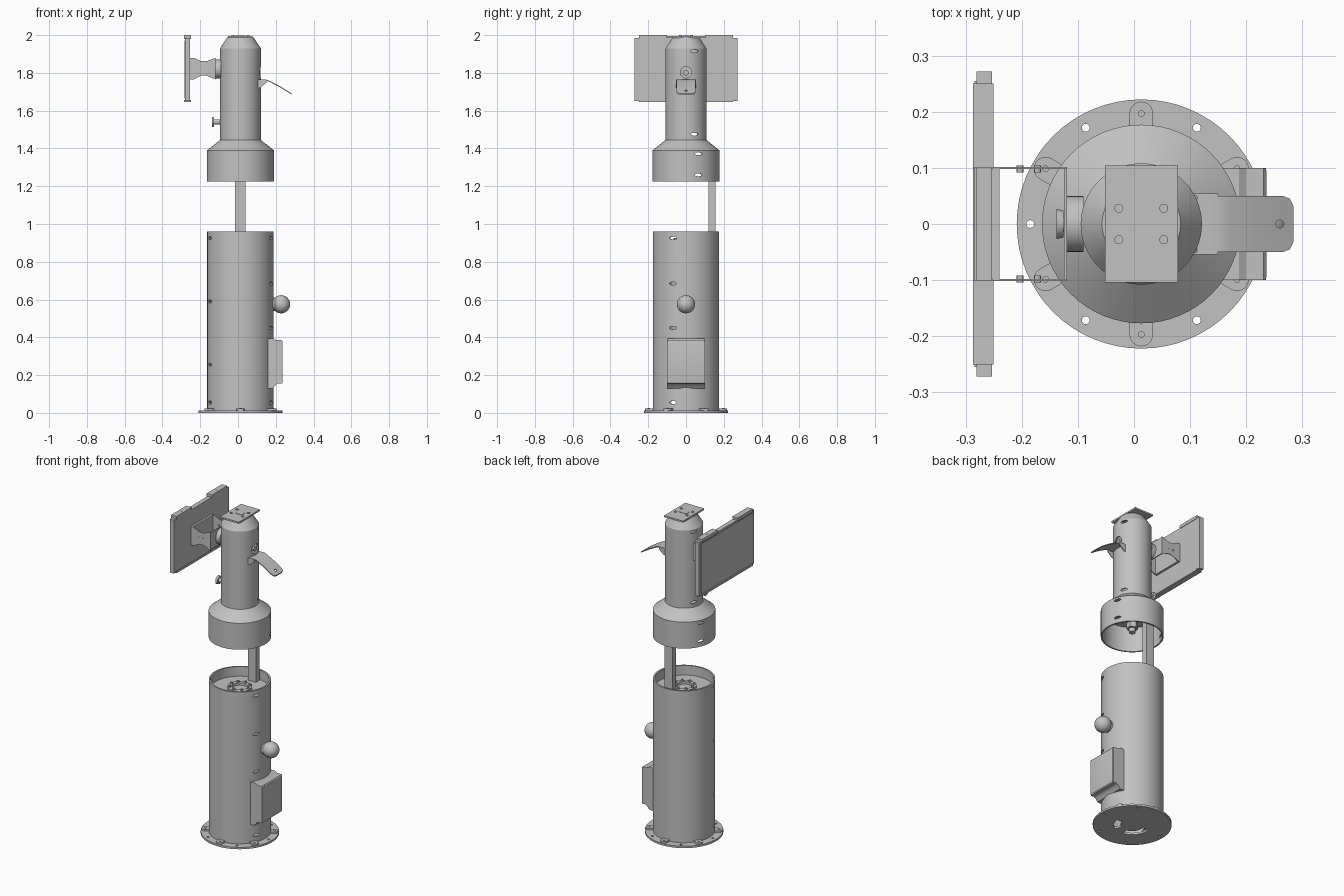
import bpy, bmesh
from math import pi, cos, sin, radians
from mathutils import Matrix, Vector

cube = bpy.data.objects.get("Cube")
if cube:
    bpy.data.objects.remove(cube, do_unlink=True)

CX = 0.013  # column axis
grey = bpy.data.materials.new("plain_grey")
grey.use_nodes = True
grey.diffuse_color = (0.54, 0.54, 0.54, 1)
grey.node_tree.nodes["Principled BSDF"].inputs["Base Color"].default_value = grey.diffuse_color


def finish(name, bm):
    bmesh.ops.recalc_face_normals(bm, faces=bm.faces)
    mesh = bpy.data.meshes.new(name)
    bm.to_mesh(mesh)
    bm.free()
    mesh.materials.append(grey)
    ob = bpy.data.objects.new(name, mesh)
    bpy.context.collection.objects.link(ob)
    return ob


def add_box(bm, lo, hi):
    lo, hi = Vector(lo), Vector(hi)
    m = Matrix.Translation((lo + hi) / 2) @ Matrix.Diagonal((*(hi - lo), 1))
    return bmesh.ops.create_cube(bm, size=1, matrix=m)["verts"]


def add_rod(bm, a, b, r, r2=None, seg=24):
    a, b = Vector(a), Vector(b)
    rot = (b - a).to_track_quat('Z', 'Y').to_matrix().to_4x4()
    bmesh.ops.create_cone(bm, cap_ends=True, segments=seg, radius1=r,
                          radius2=r if r2 is None else r2, depth=(b - a).length,
                          matrix=Matrix.Translation((a + b) / 2) @ rot)


def box(name, lo, hi, bevel=0):
    bm = bmesh.new()
    add_box(bm, lo, hi)
    if bevel:
        bmesh.ops.bevel(bm, geom=bm.edges[:], offset=bevel, segments=4,
                        profile=0.5, affect='EDGES')
    return finish(name, bm)


def rod(name, a, b, r, r2=None, seg=32):
    bm = bmesh.new()
    add_rod(bm, a, b, r, r2, seg)
    return finish(name, bm)


def lathe(name, profile, seg=64):
    """Closed profile of (radius, z) turned about the column axis."""
    bm = bmesh.new()
    rings = [[bm.verts.new((CX + r * cos(2 * pi * i / seg), r * sin(2 * pi * i / seg), z))
              for i in range(seg)] for r, z in profile]
    for a, b in zip(rings, rings[1:] + rings[:1]):
        for i in range(seg):
            j = (i + 1) % seg
            bm.faces.new((a[i], a[j], b[j], b[i]))
    return finish(name, bm)


def add_prism(bm, points, axis, lo, hi):
    """Polygon extruded along y or z."""
    place = (lambda p, t: (p[0], t, p[1])) if axis == 'y' else (lambda p, t: (p[0], p[1], t))
    a = [bm.verts.new(place(p, lo)) for p in points]
    b = [bm.verts.new(place(p, hi)) for p in points]
    bm.faces.new(a)
    bm.faces.new(b[::-1])
    for i in range(len(a)):
        j = (i + 1) % len(a)
        bm.faces.new((a[i], b[i], b[j], a[j]))


def cut(ob, bm):
    """Subtract a bmesh and bake the result."""
    cutter = finish("cutter", bm)
    cutter.hide_render = True
    mod = ob.modifiers.new("holes", 'BOOLEAN')
    mod.operation, mod.solver, mod.object = 'DIFFERENCE', 'EXACT', cutter
    dg = bpy.context.evaluated_depsgraph_get()
    mesh = bpy.data.meshes.new_from_object(ob.evaluated_get(dg))
    ob.modifiers.clear()
    ob.data = mesh
    bpy.data.objects.remove(cutter, do_unlink=True)


def polar(r, deg, z):
    return Vector((CX + r * cos(radians(deg)), r * sin(radians(deg)), z))


def add_slots(bm, r, deg, heights):
    """Flat oval openings through a round wall."""
    for z in heights:
        m = (Matrix.Translation(polar(r, deg, z)) @ Matrix.Rotation(radians(deg), 4, 'Z')
             @ Matrix.Diagonal((1, 0.021, 0.008, 1)) @ Matrix.Rotation(pi / 2, 4, 'Y'))
        bmesh.ops.create_cone(bm, cap_ends=True, segments=20, radius1=1, radius2=1,
                              depth=0.06, matrix=m)


# Base flange with bolt holes and two curved drain slots
flange = rod("base_flange", (CX, 0, 0), (CX, 0, 0.012), 0.222, seg=64)
bm = bmesh.new()
for k in range(6):
    add_rod(bm, polar(0.198, 60 * k, -0.02), polar(0.198, 60 * k, 0.04), 0.007, seg=16)
for start, end in ((170, 260), (300, 355)):
    steps = [start + (end - start) * i / 12 for i in range(13)]
    pts = [polar(0.105, d, 0).xy for d in steps] + [polar(0.065, d, 0).xy for d in steps[::-1]]
    add_prism(bm, pts, 'z', -0.02, 0.04)
cut(flange, bm)

# Raised lugs with screws
bm = bmesh.new()
for k in range(6):
    d = 30 + 60 * k
    add_rod(bm, polar(0.197, d, 0.012), polar(0.197, d, 0.022), 0.021)
    add_rod(bm, polar(0.197, d, 0.022), polar(0.197, d, 0.025), 0.006, seg=12)
    for v in add_box(bm, (0.172, -0.021, 0.012), (0.197, 0.021, 0.022)):
        v.co = Matrix.Translation((CX, 0, 0)) @ Matrix.Rotation(radians(d), 4, 'Z') @ v.co
finish("flange_lugs", bm)

# Lower column
body = lathe("lower_column", [(0.176, 0.012), (0.176, 0.96), (0.166, 0.96), (0.166, 0.012)])
bm = bmesh.new()
add_slots(bm, 0.171, -23, (0.055, 0.45, 0.685, 0.925))
add_slots(bm, 0.171, 203, (0.055, 0.255, 0.59, 0.925))
cut(body, bm)
rod("inner_plate", (CX, 0, 0.89), (CX, 0, 0.9), 0.166, seg=64)
lathe("inner_ring", [(0.045, 0.9), (0.07, 0.9), (0.07, 0.915), (0.045, 0.915)])
bm = bmesh.new()
for k in range(8):
    add_rod(bm, polar(0.058, 45 * k, 0.915), polar(0.058, 45 * k, 0.925), 0.008, seg=6)
finish("ring_bolts", bm)

# Service box and knob on the lower column
bm = bmesh.new()
add_prism(bm, [(0.12, 0.125), (0.186, 0.13), (0.2, 0.15), (0.21, 0.155), (0.232, 0.155),
               (0.235, 0.16), (0.235, 0.38), (0.231, 0.385), (0.2, 0.386),
               (0.187, 0.395), (0.12, 0.395)], 'y', -0.1, 0.1)
finish("service_box", bm)
box("service_cover", (0.228, -0.096, 0.16), (0.2365, 0.096, 0.38), 0.002)
rod("knob_base", (0.17, 0, 0.575), (0.198, 0, 0.575), 0.036)
bm = bmesh.new()
bmesh.ops.create_uvsphere(bm, u_segments=32, v_segments=20, radius=0.048,
                          matrix=Matrix.Translation((0.228, 0, 0.575)))
finish("knob", bm)

# Connecting post
box("connecting_post", (-0.015, 0.12, 0.88), (0.04, 0.155, 1.4))

# Upper column: collar, shoulder and neck
neck = lathe("upper_column", [(0.177, 1.225), (0.177, 1.39), (0.108, 1.445), (0.108, 1.93),
                              (0.07, 1.988), (0.06, 1.988), (0.1, 1.925), (0.1, 1.438),
                              (0.168, 1.384), (0.168, 1.225)])
bm = bmesh.new()
for side in (0, 1):
    turn = lambda d: 180 - d if side else d
    add_slots(bm, 0.172, turn(22), (1.26, 1.372))
    add_slots(bm, 0.104, turn(25), (1.475, 1.915))
add_rod(bm, (0.08, 0, 1.803), (0.16, 0, 1.803), 0.03)
cut(neck, bm)
rod("collar_ceiling", (CX, 0, 1.38), (CX, 0, 1.386), 0.167, seg=64)
rod("hanging_bolt", (CX, 0, 1.25), (CX, 0, 1.385), 0.018)
rod("hanging_nut", (CX, 0, 1.275), (CX, 0, 1.31), 0.034, seg=6)

# Top plate with screws and label plate
box("top_plate", (-0.052, -0.104, 1.986), (0.078, 0.104, 1.996))
bm = bmesh.new()
for x in (-0.027, 0.053):
    for y in (-0.028, 0.028):
        add_rod(bm, (x, y, 1.996), (x, y, 2.0), 0.008, seg=16)
add_box(bm, (-0.013, -0.017, 1.996), (0.038, 0.017, 1.998))
finish("top_plate_fittings", bm)

# Spout with its sloping hood
rod("spout", (0.07, 0, 1.80), (0.118, 0, 1.80), 0.014)
line = [(0.112, 1.764), (0.15, 1.764), (0.17, 1.757), (0.22, 1.731), (0.284, 1.691)]
bm = bmesh.new()
add_prism(bm, line + [(x, z - 0.006) for x, z in line[::-1]], 'y', -0.05, 0.05)
hood = finish("hood", bm)
bm = bmesh.new()
add_rod(bm, (0.26, 0, 1.6), (0.26, 0, 1.8), 0.007, seg=16)
for s in (-1, 1):  # clipped front corners
    add_prism(bm, [(0.265, s * 0.06), (0.265, s * 0.05), (0.278, s * 0.045),
                   (0.284, s * 0.032), (0.3, s * 0.03), (0.3, s * 0.06)], 'z', 1.6, 1.8)
cut(hood, bm)
bm = bmesh.new()
for y in (-0.054, 0.05):
    add_prism(bm, [(0.09, 1.72), (0.116, 1.72), (0.15, 1.748), (0.15, 1.764), (0.09, 1.764)],
              'y', y, y + 0.004)
finish("hood_gussets", bm)

# Push button
rod("button_stem", (-0.128, 0, 1.54), (-0.09, 0, 1.54), 0.014)
rod("button_cap", (-0.138, 0, 1.54), (-0.126, 0, 1.54), 0.027, 0.024)

# Panel bracket
rod("bracket_stem", (-0.122, 0, 1.82), (-0.09, 0, 1.82), 0.05)
box("bracket_back", (-0.125, -0.098, 1.77), (-0.119, 0.098, 1.875))
box("bracket_front", (-0.254, -0.098, 1.765), (-0.24, 0.098, 1.88))
bow = [(-0.252, 1.765), (-0.235, 1.765), (-0.195, 1.785), (-0.165, 1.785), (-0.119, 1.765),
       (-0.119, 1.88), (-0.165, 1.862), (-0.195, 1.862), (-0.235, 1.88), (-0.252, 1.88)]
bm = bmesh.new()
for s in (-1, 1):
    add_prism(bm, bow, 'y', s * 0.098, s * 0.102)
    for x in (-0.203, -0.172):
        add_rod(bm, (x, s * 0.092, 1.823), (x, s * 0.104, 1.823), 0.006, seg=12)
finish("bracket_sides", bm)

# Display panel, edge clips and screen
box("panel", (-0.281, -0.272, 1.65), (-0.253, 0.272, 1.984))
bm = bmesh.new()
for s in (-1, 1):
    y0, y1 = sorted((s * 0.1, s * 0.25))
    add_box(bm, (-0.287, y0, 1.98), (-0.25, y1, 2.0))
    add_rod(bm, (-0.269, s * 0.175, 2.0), (-0.269, s * 0.175, 2.0005), 0.004, seg=12)
add_box(bm, (-0.287, -0.25, 1.645), (-0.25, 0.25, 1.657))
finish("panel_clips", bm)
box("screen", (-0.284, -0.255, 1.665), (-0.28, 0.255, 1.972))

# Smooth round surfaces, keep hard edges
for ob in bpy.context.scene.objects:
    ob.select_set(ob.type == 'MESH')
bpy.context.view_layer.objects.active = body
bpy.ops.object.shade_smooth_by_angle(angle=radians(30))
